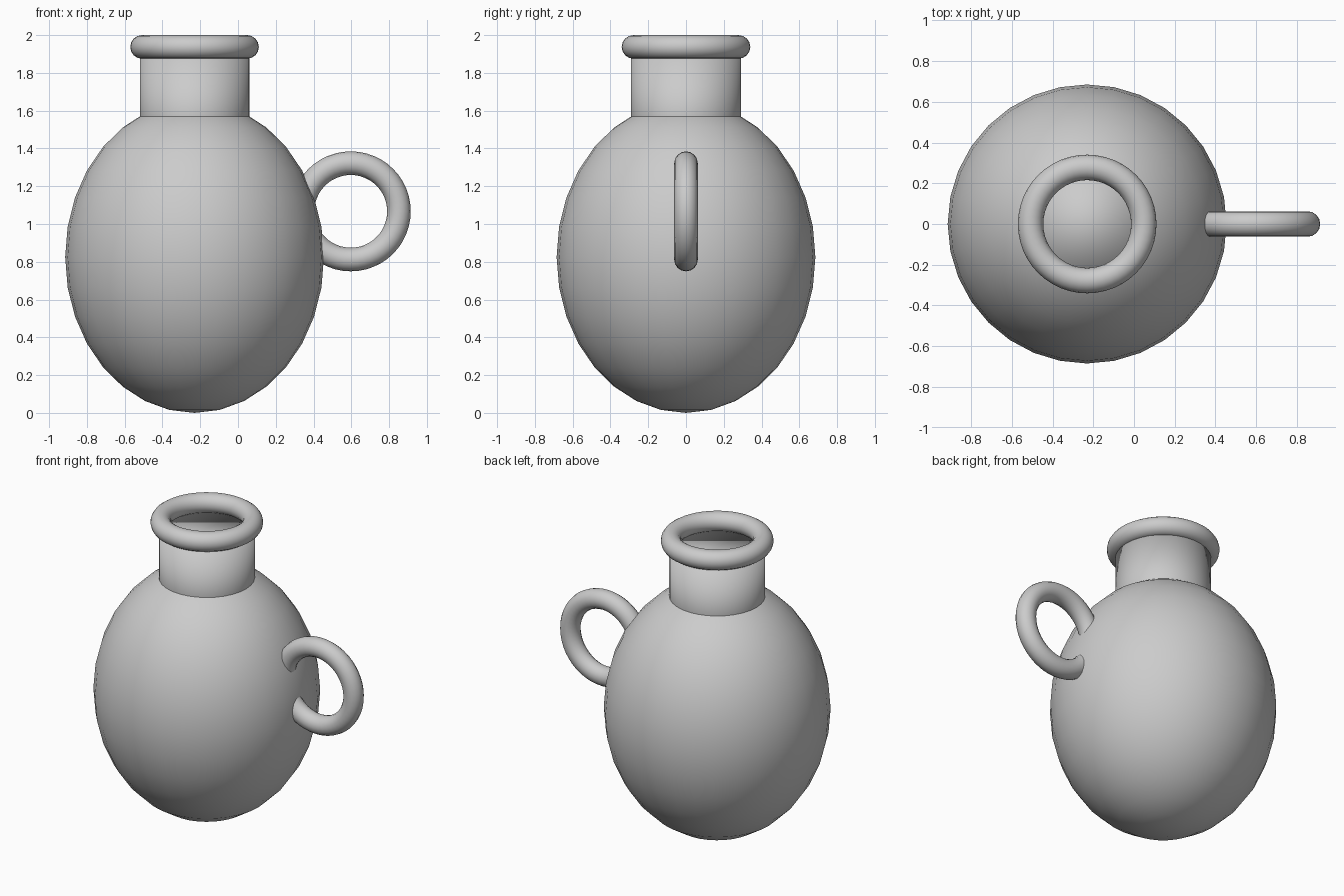
import bpy
import math

if "Cube" in bpy.data.objects:
    bpy.data.objects.remove(bpy.data.objects["Cube"])

CX = -0.23          # axis of the jug
TUBE = 0.0625       # thickness of rim and handle rings

clay = bpy.data.materials.new("grey_clay")
clay.diffuse_color = (0.6, 0.6, 0.6, 1.0)
clay.use_nodes = True
clay.node_tree.nodes["Principled BSDF"].inputs["Base Color"].default_value = clay.diffuse_color


def finish(name):
    """Name the new part, colour it and shade it fully smooth."""
    ob = bpy.context.object
    ob.name = name
    ob.data.materials.append(clay)
    for p in ob.data.polygons:
        p.use_smooth = True
    return ob


def ring(name, location, radius, rotation=(0, 0, 0)):
    bpy.ops.mesh.primitive_torus_add(
        location=location, rotation=rotation, major_radius=radius,
        minor_radius=TUBE, major_segments=48, minor_segments=16)
    return finish(name)


# Egg-shaped belly
bpy.ops.mesh.primitive_uv_sphere_add(segments=32, ring_count=16, radius=1,
                                     location=(CX, 0, 0.825))
body = finish("body")
body.scale = (0.685, 0.685, 0.825)

# Closed neck, sunk into the belly
neck_bottom, neck_top = 1.28, 1.875
bpy.ops.mesh.primitive_cylinder_add(
    vertices=32, radius=0.29, depth=neck_top - neck_bottom,
    location=(CX, 0, (neck_top + neck_bottom) / 2))
finish("neck")

# Rounded lip and side handle
ring("rim", (CX, 0, 2 - TUBE), 0.278)
ring("handle", (0.597, 0, 1.067), 0.255, (math.pi / 2, 0, 0))
